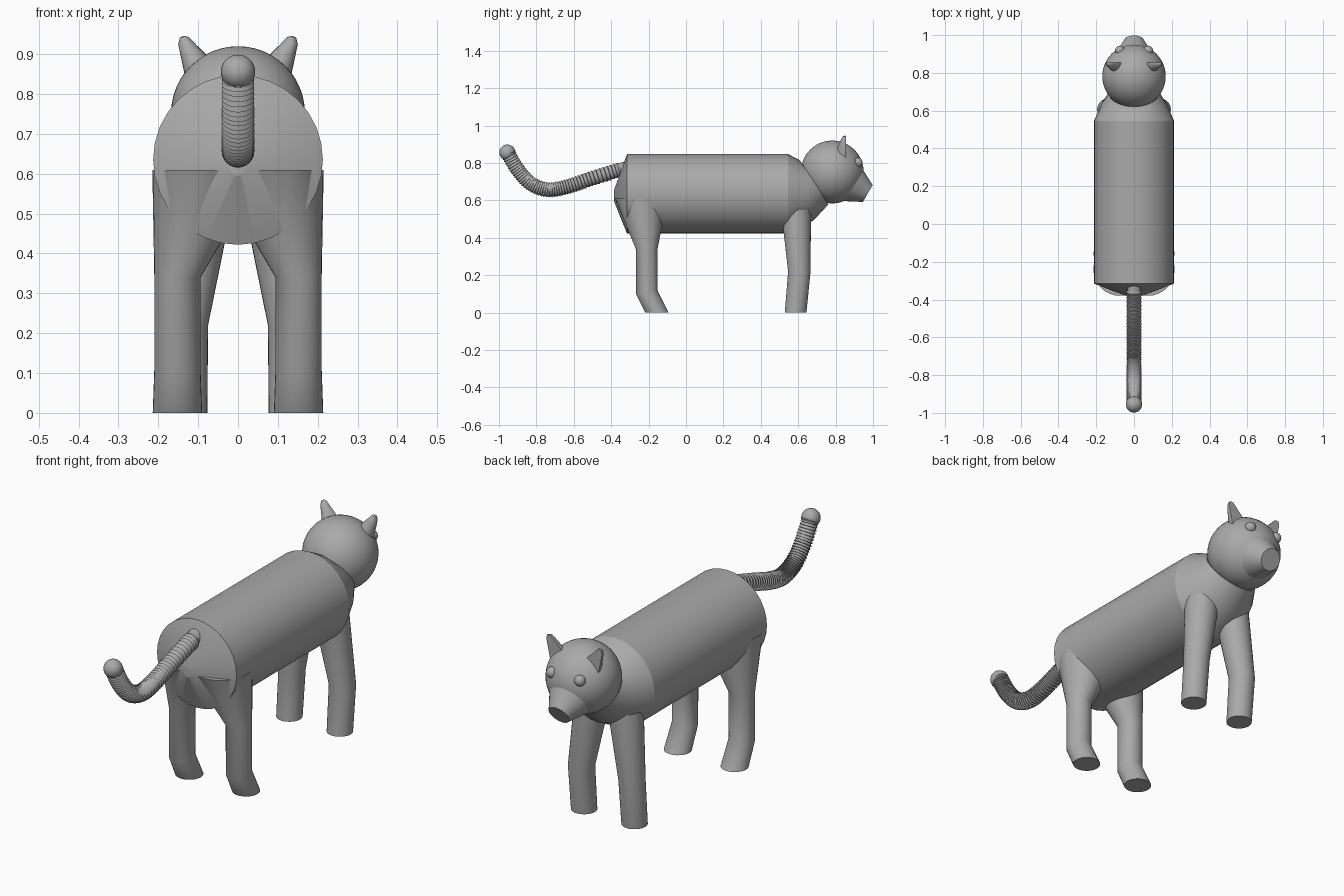
import bpy, bmesh, math
from mathutils import Vector

if "Cube" in bpy.data.objects:
    bpy.data.objects.remove(bpy.data.objects["Cube"], do_unlink=True)

GREY = (0.4, 0.4, 0.4, 1)
mat = bpy.data.materials.new("plain grey")
mat.use_nodes = True
mat.diffuse_color = GREY
mat.node_tree.nodes["Principled BSDF"].inputs["Base Color"].default_value = GREY


def finish(name, bm, angle=35):
    bmesh.ops.recalc_face_normals(bm, faces=bm.faces)
    mesh = bpy.data.meshes.new(name)
    bm.to_mesh(mesh)
    bm.free()
    obj = bpy.data.objects.new(name, mesh)
    bpy.context.collection.objects.link(obj)
    mesh.materials.append(mat)
    bpy.ops.object.select_all(action='DESELECT')
    obj.select_set(True)
    bpy.context.view_layer.objects.active = obj
    bpy.ops.object.shade_smooth_by_angle(angle=math.radians(angle))
    return obj


def loft(rings, segs=32):
    """Capped tube through rings of (centre, normal, radius)."""
    bm = bmesh.new()
    loops = []
    for centre, normal, radius in rings:
        n = Vector(normal).normalized()
        u = Vector((1, 0, 0))
        u = (u - n * u.dot(n)).normalized()
        v = n.cross(u)
        angles = [math.tau * i / segs for i in range(segs)]
        loops.append([bm.verts.new(Vector(centre) + radius * (u * math.cos(a) + v * math.sin(a)))
                      for a in angles])
    for a, b in zip(loops, loops[1:]):
        for i in range(segs):
            j = (i + 1) % segs
            bm.faces.new((a[i], a[j], b[j], b[i]))
    bm.faces.new(loops[0])
    bm.faces.new(loops[-1])
    return bm


def ball(name, centre, radius, segs=32):
    bm = bmesh.new()
    bmesh.ops.create_uvsphere(bm, u_segments=segs, v_segments=segs // 2, radius=radius)
    bmesh.ops.translate(bm, verts=bm.verts, vec=centre)
    return finish(name, bm)


BACK, UP = (0, 1, 0), (0, 0, 1)

# Barrel body, blunt rump cone and tapering neck
finish("body", loft([
    ((0, -0.385, 0.625), BACK, 0.03),
    ((0, -0.315, 0.635), BACK, 0.213),
    ((0, 0.545, 0.635), BACK, 0.213),
    ((0, 0.643, 0.655), (0, 0.97, 0.23), 0.167),
    ((0, 0.69, 0.69), (0, 0.84, 0.54), 0.132),
]), 22)

# Head and muzzle
ball("head", (0, 0.782, 0.752), 0.168, 48)
nose_axis = Vector((0, 0.866, -0.5))
nose_tip = Vector((0, 0.972, 0.637))
finish("muzzle", loft([
    (nose_tip - nose_axis * 0.15, nose_axis, 0.13),
    (nose_tip, nose_axis, 0.052),
]))

# Segmented tail: short overlapping collars along a smooth path
points = [Vector((0, y, z)) for y, z in (
    (-0.30, 0.776), (-0.36, 0.762), (-0.51, 0.715), (-0.64, 0.672), (-0.74, 0.657),
    (-0.83, 0.69), (-0.90, 0.765), (-0.952, 0.855), (-0.97, 0.89))]
path = []
for a, b, c, d in zip(points, points[1:], points[2:], points[3:]):
    for k in range(8):
        t = k / 8
        path.append(0.5 * (2 * b + (c - a) * t + (2 * a - 5 * b + 4 * c - d) * t ** 2
                           + (3 * b - a - 3 * c + d) * t ** 3))
path.insert(0, points[0])
path.append(points[-2])
tail_rings = []
for p, q in zip(path, path[1:]):
    step = q - p
    tail_rings.append((p, step, 0.041))
    tail_rings.append((p + step * 0.85, step, 0.035))
finish("tail", loft(tail_rings, 24))
ball("tail_tip", (0, -0.955, 0.856), 0.043)

# Paired parts
for s, side in ((1, "left"), (-1, "right")):
    finish(side + "_hind_leg", loft([
        ((s * 0.152, -0.155, 0), UP, 0.062),
        ((s * 0.152, -0.21, 0.11), (0, -0.2, 1), 0.058),
        ((s * 0.152, -0.21, 0.34), UP, 0.058),
        ((s * 0.075, -0.24, 0.61), UP, 0.14),
    ]))
    finish(side + "_front_leg", loft([
        ((s * 0.135, 0.586, 0), UP, 0.058),
        ((s * 0.135, 0.606, 0.22), UP, 0.06),
        ((s * 0.088, 0.588, 0.55), UP, 0.08),
    ]), 15)
    ball(side + "_eye", (s * 0.075, 0.918, 0.803), 0.026, 20)

    # Ear: rounded cone sliced flat on its face side
    ear = loft([
        ((s * 0.07, 0.85, 0.83), UP, 0.06),
        ((s * 0.128, 0.85, 0.925), UP, 0.022),
        ((s * 0.134, 0.85, 0.942), UP, 0.012),
        ((s * 0.135, 0.85, 0.946), UP, 0.003),
    ], 24)
    bmesh.ops.bisect_plane(ear, geom=ear.verts[:] + ear.edges[:] + ear.faces[:],
                           plane_co=(0, 0.855, 0), plane_no=BACK, clear_outer=True)
    bmesh.ops.holes_fill(ear, edges=[e for e in ear.edges if e.is_boundary])
    finish(side + "_ear", ear)
